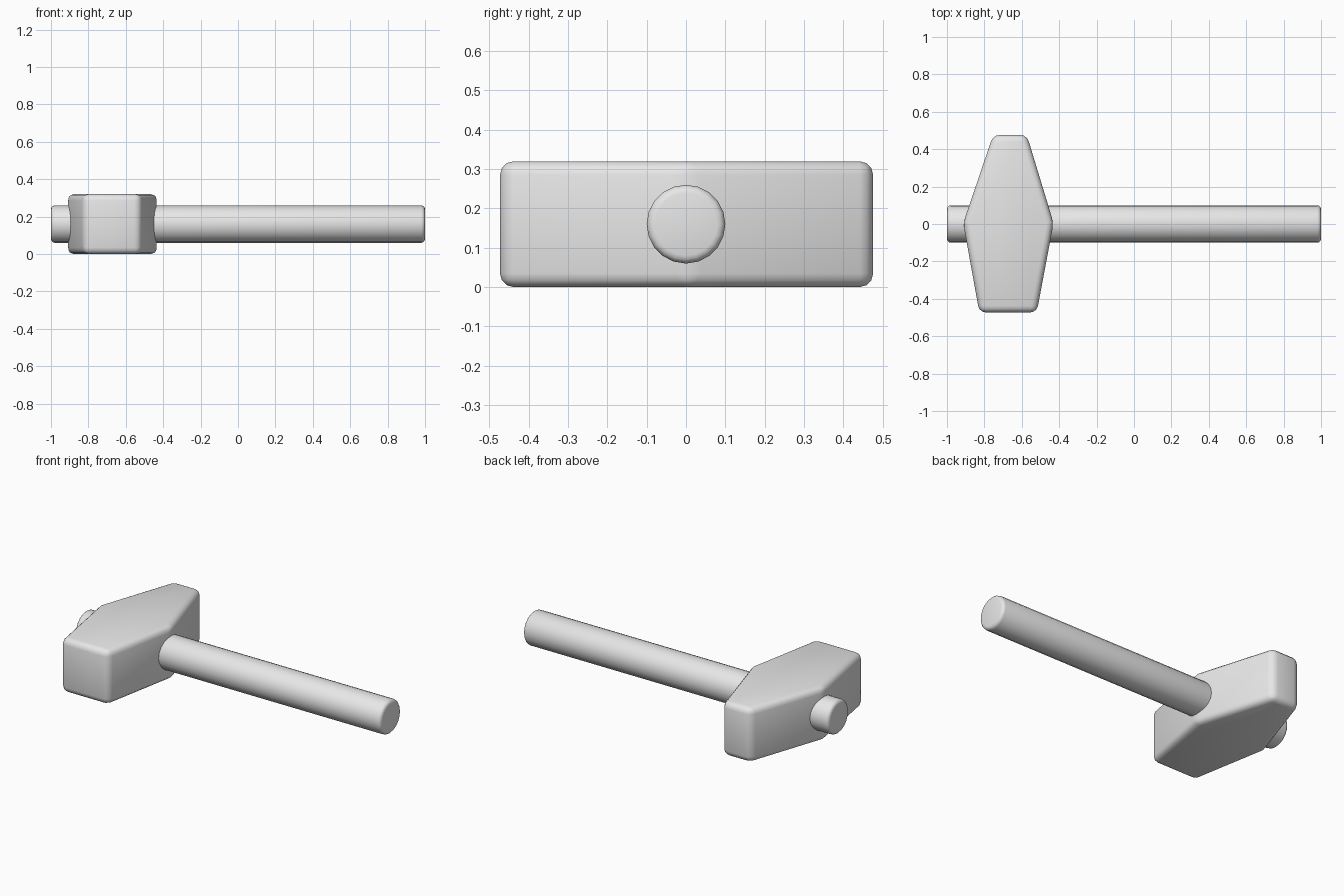
import bpy, bmesh, math

cube = bpy.data.objects.get("Cube")
if cube:
    bpy.data.objects.remove(cube, do_unlink=True)

GREY = (0.8, 0.8, 0.8, 1)
grey = bpy.data.materials.new("light_grey")
grey.use_nodes = True
grey.diffuse_color = GREY
grey.node_tree.nodes["Principled BSDF"].inputs["Base Color"].default_value = GREY


def finish(obj, width, segments, limit):
    """Round the edges, shade smooth and colour the part."""
    obj.data.materials.append(grey)
    bevel = obj.modifiers.new("rounded_edges", "BEVEL")
    bevel.width = width
    bevel.segments = segments
    bevel.limit_method = limit
    bevel.angle_limit = math.radians(40)
    for poly in obj.data.polygons:
        poly.use_smooth = True


# Head: six-sided outline, wide in the middle, narrow wedge at the back
outline = [(-0.827, -0.473), (-0.52, -0.473), (-0.43, 0.005),
           (-0.573, 0.476), (-0.753, 0.476), (-0.913, 0.005)]
bm = bmesh.new()
base = bm.faces.new([bm.verts.new((x, y, 0)) for x, y in outline])
top = bmesh.ops.extrude_face_region(bm, geom=[base])["geom"]
bmesh.ops.translate(bm, vec=(0, 0, 0.32),
                    verts=[v for v in top if isinstance(v, bmesh.types.BMVert)])
bmesh.ops.recalc_face_normals(bm, faces=bm.faces)
mesh = bpy.data.meshes.new("hammer_head")
bm.to_mesh(mesh)
bm.free()
head = bpy.data.objects.new("hammer_head", mesh)
bpy.context.collection.objects.link(head)
finish(head, 0.035, 3, "NONE")

# Handle: round bar running through the head
bpy.ops.mesh.primitive_cylinder_add(vertices=20, radius=0.1, depth=2,
                                    location=(0, 0, 0.16),
                                    rotation=(0, math.pi / 2, 0))
handle = bpy.context.object
handle.name = "handle"
finish(handle, 0.02, 3, "ANGLE")
